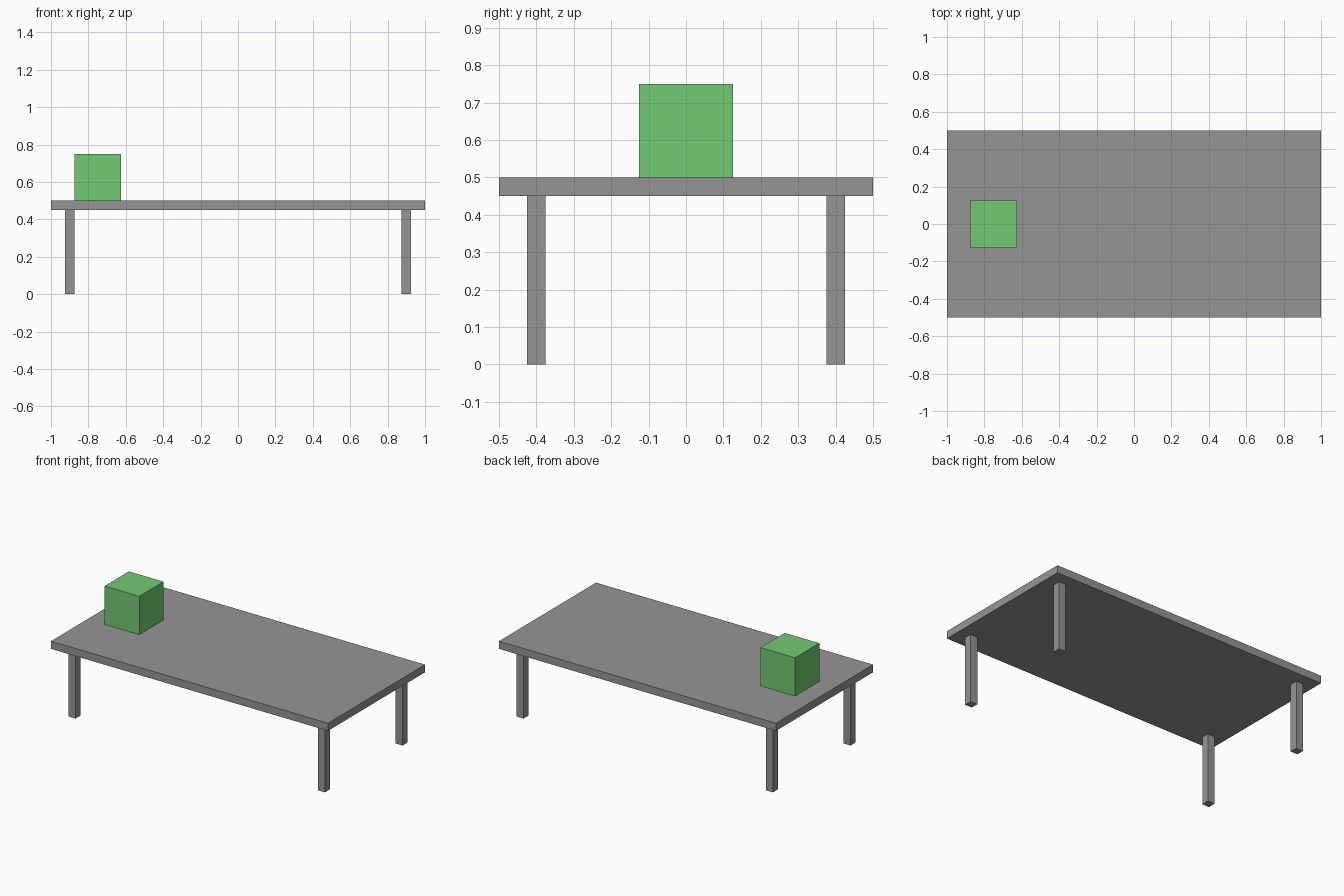
import bpy

if "Cube" in bpy.data.objects:
    bpy.data.objects.remove(bpy.data.objects["Cube"])


def make_material(name, rgb):
    mat = bpy.data.materials.new(name)
    mat.diffuse_color = (*rgb, 1.0)
    mat.use_nodes = True
    mat.node_tree.nodes["Principled BSDF"].inputs["Base Color"].default_value = mat.diffuse_color
    return mat


def box(name, centre, size, mat):
    bpy.ops.mesh.primitive_cube_add(size=1, location=centre)
    obj = bpy.context.object
    obj.name = name
    obj.scale = size
    bpy.ops.object.transform_apply(location=False, rotation=False, scale=True)
    obj.data.materials.append(mat)
    return obj


grey = make_material("grey", (0.30, 0.30, 0.30))
green = make_material("green", (0.17, 0.59, 0.17))

# Table top
box("table_top", (0, 0, 0.475), (2.0, 1.0, 0.05), grey)

# Four square legs
for side, x in (("left", -0.9), ("right", 0.9)):
    for end, y in (("front", -0.4), ("back", 0.4)):
        box(f"{end}_{side}_leg", (x, y, 0.225), (0.05, 0.05, 0.45), grey)

# Cube resting on the table
box("green_cube", (-0.75, 0, 0.625), (0.25, 0.25, 0.25), green)
